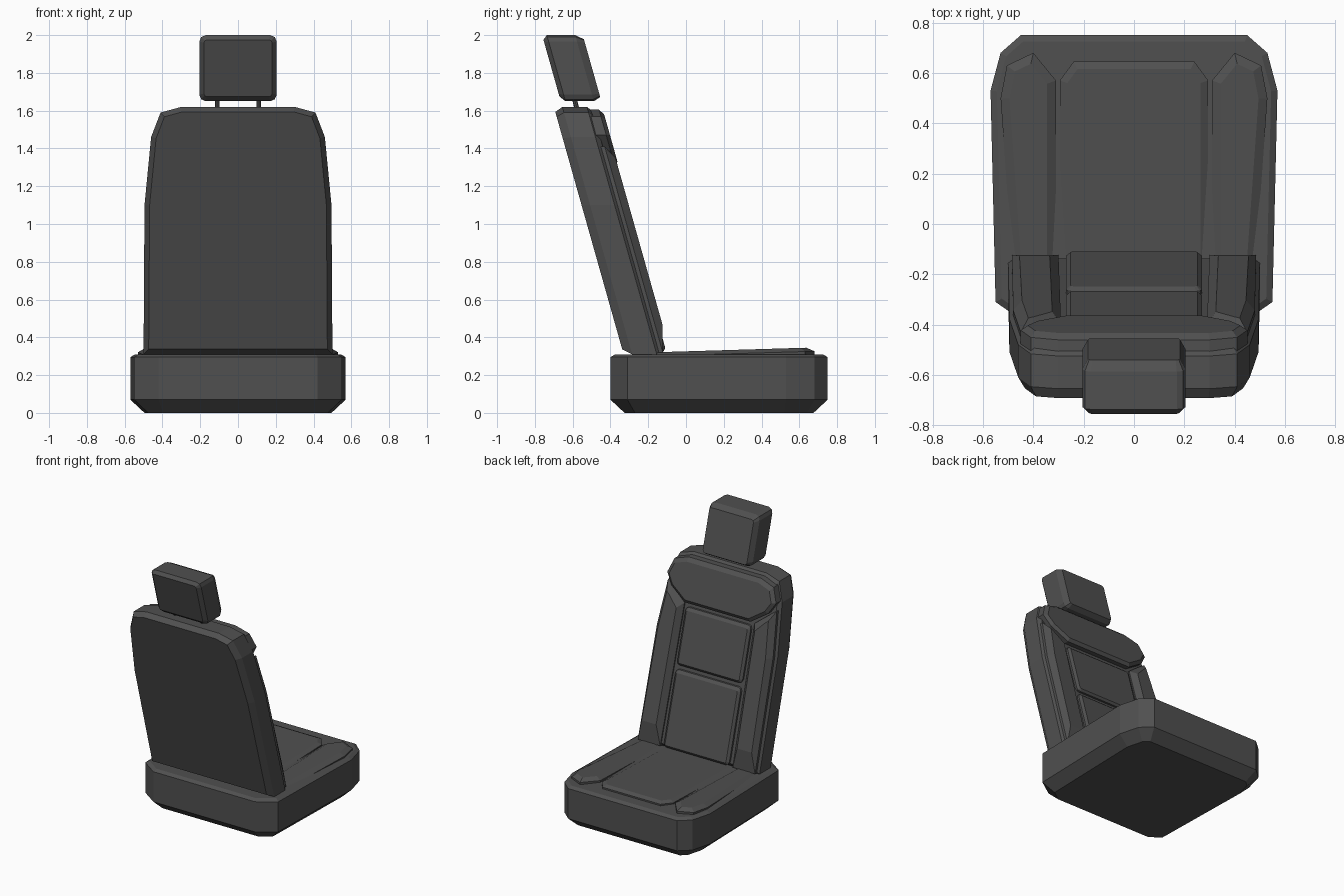
import bpy, bmesh, math
from mathutils import Vector

cube = bpy.data.objects.get("Cube")
if cube:
    bpy.data.objects.remove(cube, do_unlink=True)

GREY = (0.08, 0.08, 0.08, 1)
mat = bpy.data.materials.new("dark_grey_upholstery")
mat.use_nodes = True
mat.diffuse_color = GREY
bsdf = next(n for n in mat.node_tree.nodes if n.type == 'BSDF_PRINCIPLED')
bsdf.inputs["Base Color"].default_value = GREY


def loft(name, rings):
    """Skin matching rings of points and cap both ends."""
    bm = bmesh.new()
    loops = [[bm.verts.new(p) for p in ring] for ring in rings]
    n = len(loops[0])
    for a, b in zip(loops, loops[1:]):
        for i in range(n):
            j = (i + 1) % n
            bm.faces.new((a[i], a[j], b[j], b[i]))
    bm.faces.new(loops[0])
    bm.faces.new(loops[-1])
    bmesh.ops.recalc_face_normals(bm, faces=bm.faces)
    mesh = bpy.data.meshes.new(name)
    bm.to_mesh(mesh)
    bm.free()
    mesh.materials.append(mat)
    obj = bpy.data.objects.new(name, mesh)
    bpy.context.collection.objects.link(obj)
    return obj


def inset(outline, amount):
    """Offset a closed 2D outline inwards by an even distance."""
    pts = [Vector(p) for p in outline]
    n = len(pts)
    area = sum(pts[i - 1].x * pts[i].y - pts[i].x * pts[i - 1].y for i in range(n))
    side = 1 if area > 0 else -1
    result = []
    for i in range(n):
        e1 = (pts[i] - pts[i - 1]).normalized()
        e2 = (pts[(i + 1) % n] - pts[i]).normalized()
        n1 = Vector((-e1.y, e1.x)) * side
        n2 = Vector((-e2.y, e2.x)) * side
        result.append(pts[i] + (n1 + n2) * amount / (1 + n1.dot(n2)))
    return result


def both_sides(half):
    return half + [(-x, v) for x, v in reversed(half)]


def rounded_rect(x, low, high, r, steps=2):
    mid = [(x - r, low + r, -90), (x - r, high - r, 0)]
    half = []
    for cx, cy, start in mid:
        for k in range(steps + 1):
            t = math.radians(start + 90 * k / steps)
            half.append((cx + r * math.cos(t), cy + r * math.sin(t)))
    return both_sides(half)


def recline(x, depth, z):
    """Place a point on the leaning back; depth runs forwards."""
    return (x, depth - 0.34 - 0.282 * (z - 0.345), z)


def back_part(name, outline, layers):
    """Layers are (depth, inset) pairs from back to front."""
    return loft(name, [[recline(x, d, z) for x, z in inset(outline, i)]
                       for d, i in layers])


def seat_part(name, outline, layers):
    """Layers are (height, inset) pairs; the top rises gently forwards."""
    return loft(name, [[(x, y, h + 0.03 * (y + 0.13)) for x, y in inset(outline, i)]
                       for h, i in layers])


# Seat base with chamfered corners and underside
base = both_sides([(0.42, -0.40), (0.55, -0.31), (0.57, 0.53), (0.53, 0.68), (0.45, 0.75)])
loft("seat_base", [[(x, y, z) for x, y in inset(base, i)]
                   for z, i in [(0, 0.075), (0.07, 0), (0.295, 0), (0.31, 0.025)]])

# Seat cushion
cushion = both_sides([(0.295, -0.22), (0.295, 0.57), (0.24, 0.645)])
seat_part("seat_cushion", cushion, [(0.28, 0), (0.298, 0), (0.312, 0.03)])

# Backrest shell
shell = both_sides([(0.50, 0.31), (0.495, 1.1), (0.46, 1.46), (0.41, 1.59), (0.30, 1.62)])
back_part("backrest_shell", shell, [(0, 0.027), (0.045, 0), (0.175, 0), (0.20, 0.025)])

# Upper back pad
pad = both_sides([(0.27, 1.305), (0.40, 1.39), (0.45, 1.47), (0.41, 1.57), (0.30, 1.605)])
back_part("shoulder_pad", pad, [(0.18, 0), (0.235, 0), (0.255, 0.025)])

# Centre back panels
for name, low, high in [("lower_back_panel", 0.325, 0.85), ("upper_back_panel", 0.88, 1.27)]:
    back_part(name, rounded_rect(0.27, low, high, 0.025),
              [(0.18, 0), (0.215, 0), (0.23, 0.018)])

# Side bolsters on the seat and back
seat_side = [(0.31, -0.2), (0.48, -0.2), (0.53, 0.5), (0.505, 0.63), (0.40, 0.68), (0.31, 0.57)]
back_side = [(0.30, 0.32), (0.485, 0.32), (0.48, 1.1), (0.45, 1.41), (0.40, 1.375), (0.29, 1.29)]
back_crown = [(0.335, 0.47), (0.455, 0.47), (0.445, 1.1), (0.42, 1.35), (0.395, 1.33), (0.325, 1.26)]
for side, label in [(1, "left"), (-1, "right")]:
    outline = [(side * x, y) for x, y in seat_side]
    seat_part(label + "_seat_bolster", outline, [(0.28, 0), (0.302, 0), (0.322, 0.035)])
    loft(label + "_back_bolster",
         [[recline(side * x, d, z) for x, z in ring]
          for d, ring in [(0.17, back_side), (0.21, back_side), (0.25, back_crown)]])

# Headrest and its two posts
back_part("headrest", rounded_rect(0.205, 1.65, 2.0, 0.035),
          [(0.045, 0.025), (0.07, 0), (0.22, 0), (0.26, 0.022)])
for side, label in [(1, "left"), (-1, "right")]:
    loft(label + "_headrest_post",
         [[(side * 0.11 + 0.013 * math.cos(k * math.pi / 4),
            y + 0.013 * math.sin(k * math.pi / 4), z) for k in range(8)]
          for y, z in [(-0.57, 1.58), (-0.595, 1.68)]])
